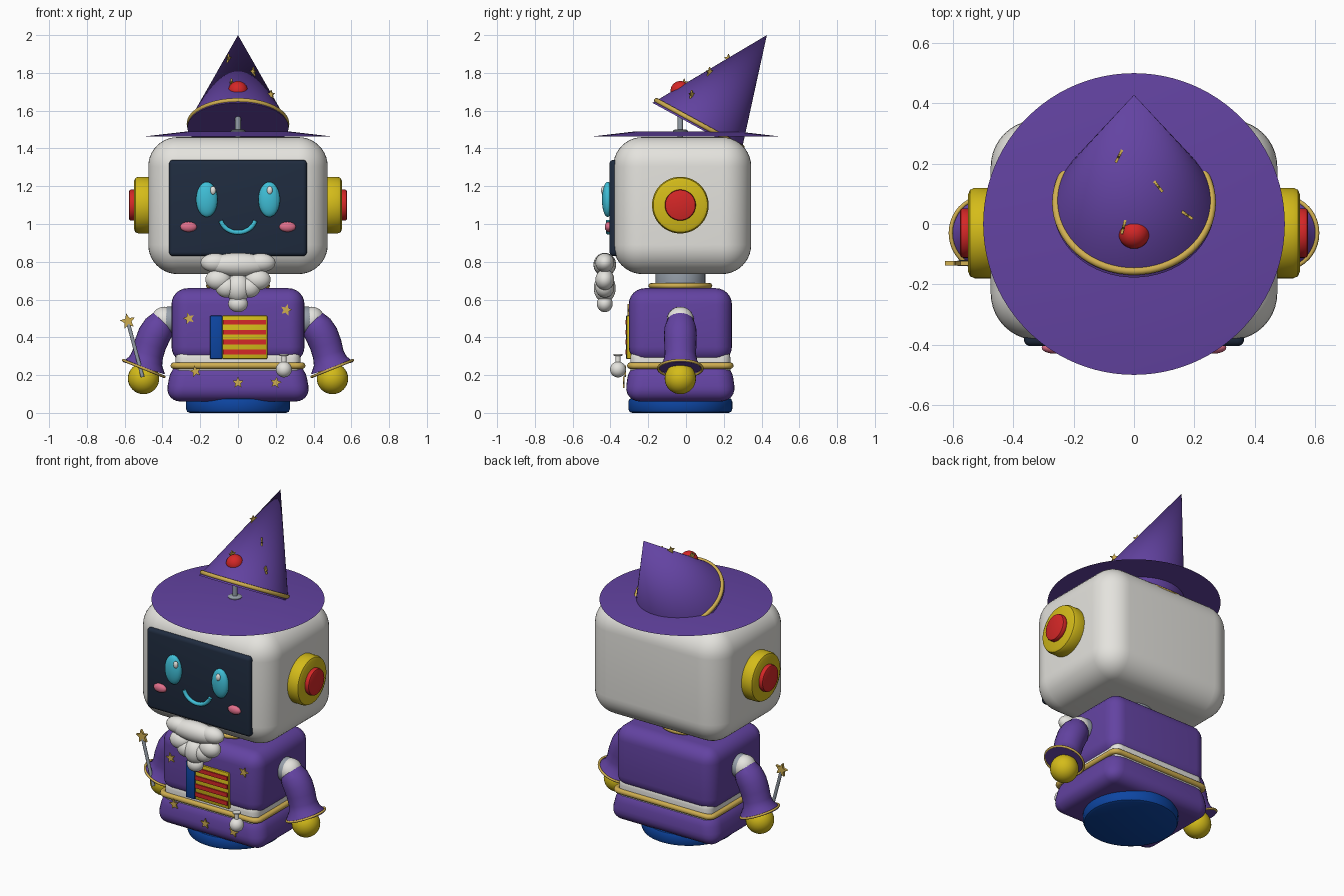
import bpy, bmesh, math
from mathutils import Matrix, Vector, Euler

if "Cube" in bpy.data.objects:
    bpy.data.objects.remove(bpy.data.objects["Cube"])

COLOURS = {
    "purple": (0.125, 0.056, 0.36), "yellow": (0.66, 0.50, 0.01), "gold": (0.62, 0.42, 0.08),
    "red": (0.66, 0.02, 0.02), "white": (0.78, 0.77, 0.73), "grey": (0.30, 0.34, 0.39),
    "cyan": (0.05, 0.52, 0.68), "pink": (0.75, 0.16, 0.26), "navy": (0.014, 0.025, 0.05),
    "blue": (0.004, 0.06, 0.36)}
MATS = {}
for key, c in COLOURS.items():
    MATS[key] = bpy.data.materials.new(key)
    MATS[key].diffuse_color = (*c, 1)
CY = -0.03  # depth centre of the body


def finish(ob, mat):
    ob.data.materials.append(MATS[mat])
    for o in bpy.context.selected_objects:
        o.select_set(False)
    bpy.context.view_layer.objects.active = ob
    ob.select_set(True)
    return ob


def add(name, bm, mat, smooth=True):
    bmesh.ops.recalc_face_normals(bm, faces=bm.faces[:])
    me = bpy.data.meshes.new(name)
    bm.to_mesh(me)
    bm.free()
    ob = bpy.data.objects.new(name, me)
    bpy.context.collection.objects.link(ob)
    finish(ob, mat)
    if smooth:
        bpy.ops.object.shade_smooth_by_angle(angle=math.radians(35))
    return ob


def rbox(name, lo, hi, r, mat, segs=6, taper=1.0):
    """Rounded box between two corners, optionally narrower at the top."""
    lo, hi = Vector(lo), Vector(hi)
    bm = bmesh.new()
    bmesh.ops.create_cube(bm, size=1)
    for v in bm.verts:
        k = taper if v.co.z > 0 else 1
        v.co.x *= k * (hi.x - lo.x)
        v.co.y *= k * (hi.y - lo.y)
        v.co.z *= hi.z - lo.z
        v.co += (lo + hi) / 2
    if r:
        bmesh.ops.bevel(bm, geom=bm.edges[:], offset=r, segments=segs, profile=0.5, affect='EDGES')
    return add(name, bm, mat)


def ball(name, loc, radii, mat):
    bm = bmesh.new()
    bmesh.ops.create_uvsphere(bm, u_segments=28, v_segments=16, radius=1,
                              matrix=Matrix.LocRotScale(Vector(loc), None, Vector(radii)))
    return add(name, bm, mat)


def lathe(name, profile, loc, mat, rot=(0, 0, 0), n=64):
    """Spin a (radius, height) profile about its own z axis."""
    bm = bmesh.new()
    vs = [bm.verts.new((r, 0, h)) for r, h in profile]
    es = [bm.edges.new(p) for p in zip(vs, vs[1:])]
    bmesh.ops.spin(bm, geom=vs + es, cent=(0, 0, 0), axis=(0, 0, 1), angle=2 * math.pi, steps=n)
    bmesh.ops.remove_doubles(bm, verts=bm.verts[:], dist=1e-5)
    bm.transform(Matrix.LocRotScale(Vector(loc), Euler(rot), None))
    return add(name, bm, mat)


def drum(name, r, h0, h1, bev, loc, mat, rot=(0, 0, 0)):
    b = bev * 0.3
    return lathe(name, [(0, h0), (r - bev, h0), (r - b, h0 + b), (r, h0 + bev), (r, h1 - bev),
                        (r - b, h1 - b), (r - bev, h1), (0, h1)], loc, mat, rot)


def tube(name, pts, r, mat, closed=False, radii=None, res=5):
    cu = bpy.data.curves.new(name, 'CURVE')
    cu.dimensions = '3D'
    cu.bevel_depth = r
    cu.bevel_resolution = res
    cu.use_fill_caps = True
    sp = cu.splines.new('POLY')
    sp.points.add(len(pts) - 1)
    for i, p in enumerate(pts):
        sp.points[i].co = (*p, 1)
        sp.points[i].radius = radii[i] if radii else 1
    sp.use_cyclic_u = closed
    ob = bpy.data.objects.new(name, cu)
    bpy.context.collection.objects.link(ob)
    finish(ob, mat)
    bpy.ops.object.convert(target='MESH')
    bpy.ops.object.shade_smooth_by_angle(angle=math.radians(40))
    return ob


def star(name, loc, r, yaw=0.0, roll=0.0, thick=0.009):
    bm = bmesh.new()
    ring = []
    for i in range(10):
        a = math.pi / 2 + i * math.pi / 5
        k = r if i % 2 == 0 else r * 0.45
        ring.append(bm.verts.new((k * math.cos(a), thick / 2, k * math.sin(a))))
    f = bm.faces.new(ring)
    ext = bmesh.ops.extrude_face_region(bm, geom=[f])["geom"]
    for v in ext:
        if isinstance(v, bmesh.types.BMVert):
            v.co.y -= thick
    bm.transform(Matrix.LocRotScale(Vector(loc), Euler((0, roll, yaw)), None))
    return add(name, bm, "gold", False)


# Base, robe and belt
drum("base", 0.275, 0.005, 0.085, 0.02, (0, CY, 0), "blue")
bpy.context.object.location.z = -0.005
rbox("robe_skirt", (-0.388, -0.328, 0.06), (0.388, 0.268, 0.27), 0.085, "purple", taper=0.9)
rbox("inner_body", (-0.33, -0.295, 0.18), (0.33, 0.235, 0.34), 0.05, "white")
rbox("robe_torso", (-0.352, -0.303, 0.265), (0.352, 0.243, 0.66), 0.085, "purple")
belt = []
for cx, cy, a0 in ((1, 1, 0), (-1, 1, 90), (-1, -1, 180), (1, -1, 270)):
    for k in range(5):
        a = math.radians(a0 + k * 22.5)
        belt.append((cx * 0.305 + 0.035 * math.cos(a), CY + cy * 0.23 + 0.035 * math.sin(a), 0.25))
tube("belt", belt, 0.017, "gold", closed=True)

# Chest panel with striped readout
rbox("panel_side", (-0.148, -0.318, 0.285), (-0.083, -0.29, 0.515), 0.006, "blue", 2)
rbox("panel", (-0.083, -0.314, 0.285), (0.155, -0.29, 0.515), 0.006, "yellow", 2)
for z in (0.322, 0.375, 0.427, 0.48):
    rbox("panel_stripe", (-0.08, -0.321, z - 0.013), (0.148, -0.312, z + 0.013), 0, "red")

# Stars on the robe
for x, z, y in ((-0.26, 0.5, -0.306), (0.255, 0.545, -0.306), (-0.225, 0.22, -0.322),
                (0.0, 0.16, -0.33), (0.2, 0.16, -0.33)):
    star("robe_star", (x, y, z), 0.032, roll=x)

# Neck and collar
drum("neck", 0.132, 0.62, 0.78, 0.005, (0, CY, 0), "grey")
tube("collar", [(0.155 * math.cos(i * math.pi / 24), CY + 0.155 * math.sin(i * math.pi / 24), 0.673)
                for i in range(48)], 0.014, "gold", closed=True)

# Head and screen
rbox("head", (-0.475, -0.385, 0.735), (0.475, 0.345, 1.46), 0.155, "white", 10)
rbox("screen", (-0.365, -0.405, 0.83), (0.365, -0.34, 1.34), 0.022, "navy", 4)
for s in (-1, 1):
    ball("eye", (s * 0.165, -0.415, 1.13), (0.057, 0.03, 0.093), "cyan")
    ball("eye_glint", (s * 0.15 + 0.018, -0.438, 1.178), (0.015, 0.012, 0.022), "white")
    ball("cheek", (s * 0.262, -0.41, 0.985), (0.044, 0.02, 0.027), "pink")
    turn = (0, s * math.pi / 2, 0)
    drum("ear", 0.15, 0.44, 0.55, 0.022, (0, CY, 1.1), "yellow", turn)
    drum("ear_button", 0.082, 0.54, 0.577, 0.01, (0, CY, 1.1), "red", turn)
smile = [(0.095 * math.sin(a), -0.412, 1.04 - 0.085 * math.cos(a))
         for a in [math.radians(-75 + i * 10) for i in range(16)]]
tube("smile", smile, 0.012, "cyan")

# Beard from overlapping lobes
for x, z, rx, rz, ry in ((0, 0.785, 0.17, 0.062, 0.06), (-0.12, 0.795, 0.078, 0.05, 0.05),
                         (0.12, 0.795, 0.078, 0.05, 0.05), (-0.105, 0.705, 0.068, 0.055, 0.05),
                         (0.105, 0.705, 0.068, 0.055, 0.05), (-0.06, 0.665, 0.06, 0.055, 0.05),
                         (0.06, 0.665, 0.06, 0.055, 0.05), (0, 0.66, 0.068, 0.075, 0.058),
                         (0, 0.578, 0.052, 0.045, 0.042)):
    ball("beard_lobe", (x, -0.43, z), (rx, ry, rz), "white")

# Arms with flared cuffs
for s in (-1, 1):
    drum("shoulder_joint", 0.072, 0.33, 0.385, 0.008, (0, CY, 0.49), "grey", (0, s * math.pi / 2, 0))
    ball("shoulder_ball", (s * 0.39, CY, 0.49), (0.07, 0.072, 0.072), "white")
    path = ((0.375, 0.495, 0.04), (0.395, 0.48, 0.072), (0.42, 0.45, 0.084), (0.445, 0.41, 0.087),
            (0.465, 0.36, 0.085), (0.478, 0.31, 0.083), (0.488, 0.275, 0.09), (0.499, 0.237, 0.117))
    tube("sleeve", [(s * x, CY, z) for x, z, r in path], 1, "purple",
         radii=[r for x, z, r in path], res=10)
    tilt = Matrix.Rotation(s * math.radians(-22), 3, 'Y')
    rim = [Vector((s * 0.499, CY, 0.235)) + tilt @ Vector(
        (0.117 * math.cos(i * math.pi / 20), 0.117 * math.sin(i * math.pi / 20), 0)) for i in range(40)]
    tube("cuff_trim", rim, 0.007, "gold", closed=True, res=3)
    ball("hand", (s * 0.5, CY, 0.182), (0.083, 0.083, 0.083), "yellow")

# Wand
tube("wand", [(-0.505, -0.13, 0.19), (-0.58, -0.13, 0.47)], 0.01, "grey")
star("wand_star", (-0.583, -0.13, 0.485), 0.043, roll=-0.2, thick=0.016)

# Flask hanging from the belt
ball("flask", (0.243, -0.36, 0.23), (0.042, 0.042, 0.042), "white")
lathe("flask_neck", [(0, 0.26), (0.014, 0.26), (0.014, 0.3), (0.024, 0.303), (0.024, 0.311),
                     (0, 0.311)], (0.243, -0.36, 0), "white", n=20)

# Hat: thin brim and a leaning cone on a tilted ring
lathe("hat_brim", [(0, 1.463), (0.5, 1.463), (0.27, 1.49), (0, 1.49)], (0, 0, 0), "purple", n=96)
C, APEX = Vector((0, 0.058, 1.513)), Vector((0, 0.428, 2.0))
U, V = Vector((1, 0, 0)), Vector((0, 0.878, -0.479))


def cone_point(a, t):
    return (C + 0.268 * (math.cos(a) * U + math.sin(a) * V)).lerp(APEX, t)


bm = bmesh.new()
base = [bm.verts.new(cone_point(i * math.pi / 32, 0)) for i in range(64)]
tip = bm.verts.new(APEX)
bm.faces.new(base)
for i in range(64):
    bm.faces.new((base[i], base[(i + 1) % 64], tip))
add("hat_cone", bm, "purple")
tube("hat_band", [cone_point(i * math.pi / 32, 0.035) for i in range(64)], 0.013, "gold", closed=True)
for x, y, z, yaw in ((-0.05, 0.225, 1.875, 1.1), (0.08, 0.125, 1.805, -0.9),
                     (0.175, 0.03, 1.685, -0.6), (-0.035, -0.01, 1.745, 1.3)):
    star("hat_star", (x, y, z), 0.025, yaw)

# Antenna poking through the hat
lathe("antenna_foot", [(0.04, 1.47), (0.04, 1.494), (0.03, 1.5), (0, 1.503)], (0, CY, 0), "grey", n=32)
tube("antenna_stem", [(0, CY, 1.45), (0, CY, 1.7)], 0.015, "grey")
ball("antenna_tip", (0, CY, 1.705), (0.052, 0.052, 0.052), "red")

for m in bpy.data.materials:
    if m.users and not m.is_grease_pencil:
        m.use_nodes = True
        m.node_tree.nodes["Principled BSDF"].inputs["Base Color"].default_value = m.diffuse_color
